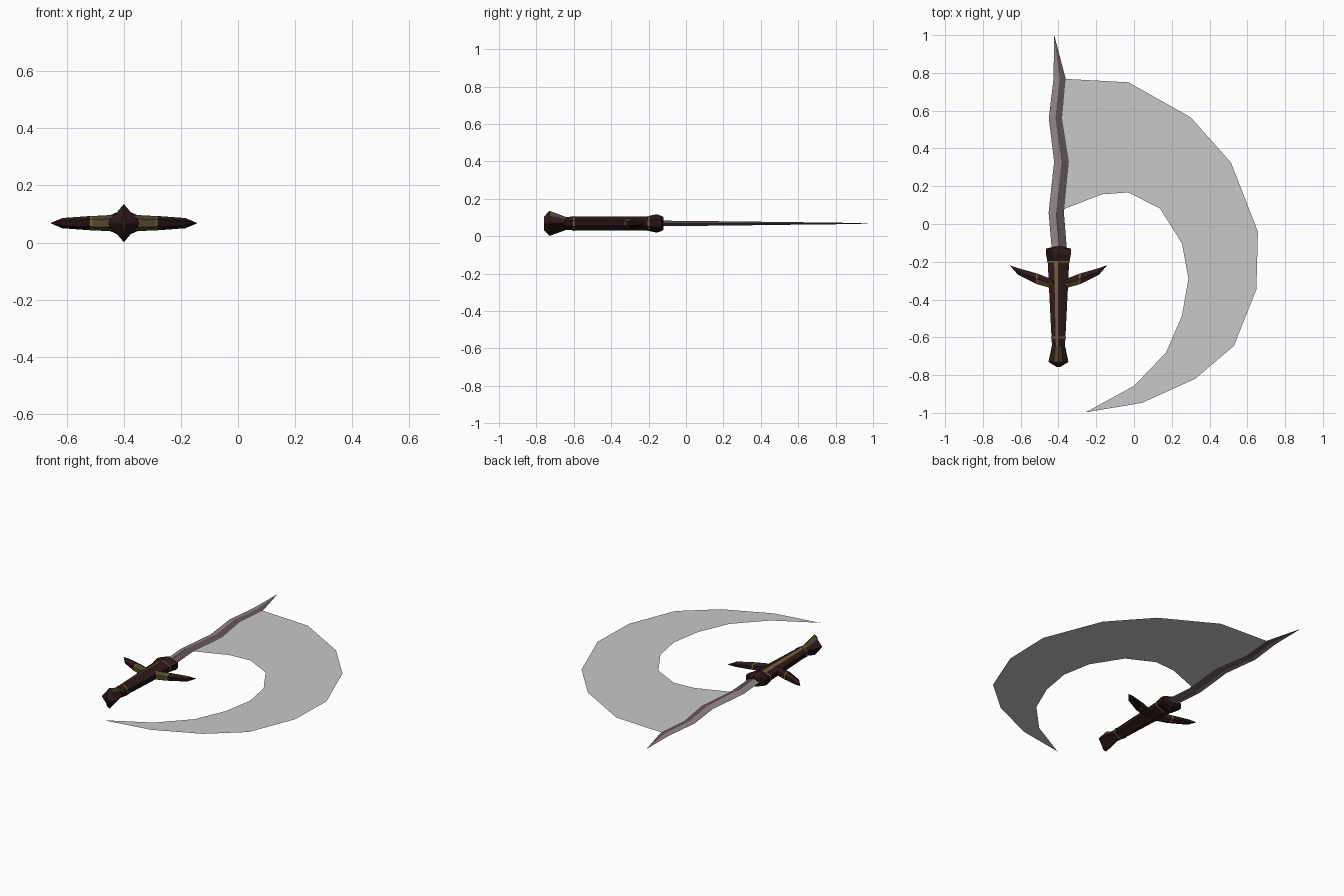
import bpy, bmesh
from mathutils import Vector

if "Cube" in bpy.data.objects:
    bpy.data.objects.remove(bpy.data.objects["Cube"])

CX, CZ = -0.40, 0.068          # sword axis


def mat(name, rgb):
    m = bpy.data.materials.new(name)
    m.diffuse_color = (*rgb, 1)
    m.use_nodes = True
    m.node_tree.nodes["Principled BSDF"].inputs["Base Color"].default_value = m.diffuse_color
    return m


MATS = [mat("dark maroon", (0.030, 0.010, 0.010)),
        mat("black brown", (0.015, 0.006, 0.006)),
        mat("dull gold", (0.17, 0.115, 0.05)),
        mat("olive bronze", (0.085, 0.062, 0.026)),
        mat("light steel", (0.29, 0.235, 0.25)),
        mat("dark steel", (0.125, 0.09, 0.10)),
        mat("slash grey", (0.58, 0.58, 0.58))]
MAROON, BLACK, GOLD, BRONZE, LIGHT, DARK, GREY = range(7)


def finish(name, bm, rule):
    bmesh.ops.remove_doubles(bm, verts=bm.verts, dist=0.0002)
    bmesh.ops.recalc_face_normals(bm, faces=bm.faces)
    bm.normal_update()
    for f in bm.faces:
        f.material_index = rule(f.calc_center_median(), f.normal)
    me = bpy.data.meshes.new(name)
    bm.to_mesh(me)
    bm.free()
    for m in MATS:
        me.materials.append(m)
    ob = bpy.data.objects.new(name, me)
    bpy.context.collection.objects.link(ob)
    return ob


def loft(name, rings, rule):
    """Skin a list of equal-length point rings and cap both ends."""
    bm = bmesh.new()
    vs = [[bm.verts.new(p) for p in r] for r in rings]
    n = len(rings[0])
    for a, b in zip(vs, vs[1:]):
        for i in range(n):
            j = (i + 1) % n
            bm.faces.new((a[i], a[j], b[j], b[i]))
    bm.faces.new(vs[0])
    bm.faces.new(vs[-1])
    return finish(name, bm, rule)


def ridged(s, t=0.4):
    """Ridged section: flat sides of half height s, cut lines at t beside the ridge."""
    m = 1 - t * (1 - s)
    q = [(0, 1), (t, m), (1, s), (1, -s), (t, -m)]
    return q + [(-x, -z) for x, z in q]


def along_y(sections, s):
    return [[Vector((CX + x * w, y, CZ + z * h)) for x, z in ridged(s)]
            for y, w, h in sections]


# Grip with a gold stripe left of the ridge
def grip_rule(c, n):
    if n.z > 0.2 and CX - 0.024 < c.x < CX:
        return GOLD
    return MAROON if abs(n.z) > 0.3 else BLACK


loft("grip", along_y([(-0.65, 0.034, 0.034), (-0.60, 0.037, 0.037),
                      (-0.30, 0.052, 0.037), (-0.19, 0.057, 0.037)], 0.4), grip_rule)

# Collar at the blade root
loft("collar", along_y([(-0.20, 0.058, 0.040), (-0.155, 0.067, 0.049),
                        (-0.13, 0.066, 0.040), (-0.12, 0.02, 0.034)], 0.4),
     lambda c, n: MAROON if n.z > 0.3 and c.x > CX - 0.03 else BLACK)

# Gold rings round the grip
for name, y, w in (("upper_band", -0.20, 0.060), ("lower_band", -0.60, 0.040)):
    loft(name, along_y([(y - 0.005, w, 0.041), (y + 0.005, w, 0.041)], 0.4),
         lambda c, n: GOLD)


# Diamond pommel
def pommel_rule(c, n):
    if n.z > 0.2 and abs(c.x - CX) < 0.02 and c.y > -0.74:
        return BRONZE
    return MAROON if n.z > 0 else BLACK


loft("pommel", along_y([(-0.645, 0.035, 0.036), (-0.73, 0.053, 0.067),
                        (-0.758, 0.008, 0.038)], 0.06), pommel_rule)


# Guard arms: (offset, front y, back y, half height)
ARM = [(0.02, -0.335, -0.285, 0.030), (0.055, -0.335, -0.285, 0.028),
       (0.11, -0.320, -0.263, 0.025), (0.118, -0.317, -0.261, 0.025),
       (0.215, -0.268, -0.233, 0.018), (0.256, -0.221, -0.219, 0.001)]


def arm_rule(c, n):
    d = abs(c.x - CX)
    if 0.11 < d < 0.118:
        return GOLD
    if d < 0.11:
        return BRONZE if n.y < -0.2 or n.z > 0.9 else MAROON
    return MAROON if n.z > 0.2 else BLACK


for side, name in ((-1, "guard_arm_left"), (1, "guard_arm_right")):
    rings = [[Vector((CX + side * d, (a + b) / 2 + u * (b - a) / 2, CZ + v * h))
              for u, v in ridged(0.5)] for d, a, b, h in ARM]
    loft(name, rings, arm_rule)

# Wavy blade: (y, left x, right x, half thickness), ridge down the middle
BLADE = [(-0.14, -0.435, -0.355, 0.015), (0.06, -0.452, -0.371, 0.013),
         (0.33, -0.423, -0.345, 0.010), (0.56, -0.451, -0.381, 0.007),
         (0.77, -0.426, -0.362, 0.005), (0.995, -0.423, -0.421, 0.0005)]
rings = [[Vector((a, y, CZ)), Vector(((a + b) / 2, y, CZ + h)),
          Vector((b, y, CZ)), Vector(((a + b) / 2, y, CZ - h))]
         for y, a, b, h in BLADE]
loft("blade", rings, lambda c, n: LIGHT if n.x < 0 else DARK)

# Flat crescent swept by the blade
OUTER = [(-0.395, 0.77), (-0.03, 0.75), (0.30, 0.565), (0.513, 0.326),
         (0.656, -0.04), (0.648, -0.347), (0.529, -0.645), (0.323, -0.82),
         (0.042, -0.947), (-0.256, -0.997)]
INNER = [(-0.40, 0.068), (-0.17, 0.157), (-0.03, 0.167), (0.138, 0.082),
         (0.254, -0.103), (0.288, -0.289), (0.254, -0.485), (0.17, -0.68),
         (0.0, -0.857), (-0.256, -0.997)]
bm = bmesh.new()
top = [bm.verts.new((x, y, CZ)) for x, y in OUTER]
low = [bm.verts.new((x, y, CZ)) for x, y in INNER]
for i in range(len(top) - 1):
    bm.faces.new((low[i], low[i + 1], top[i + 1], top[i]))
crescent = finish("slash_crescent", bm, lambda c, n: GREY)
if crescent.data.polygons[0].normal.z < 0:
    crescent.data.flip_normals()
